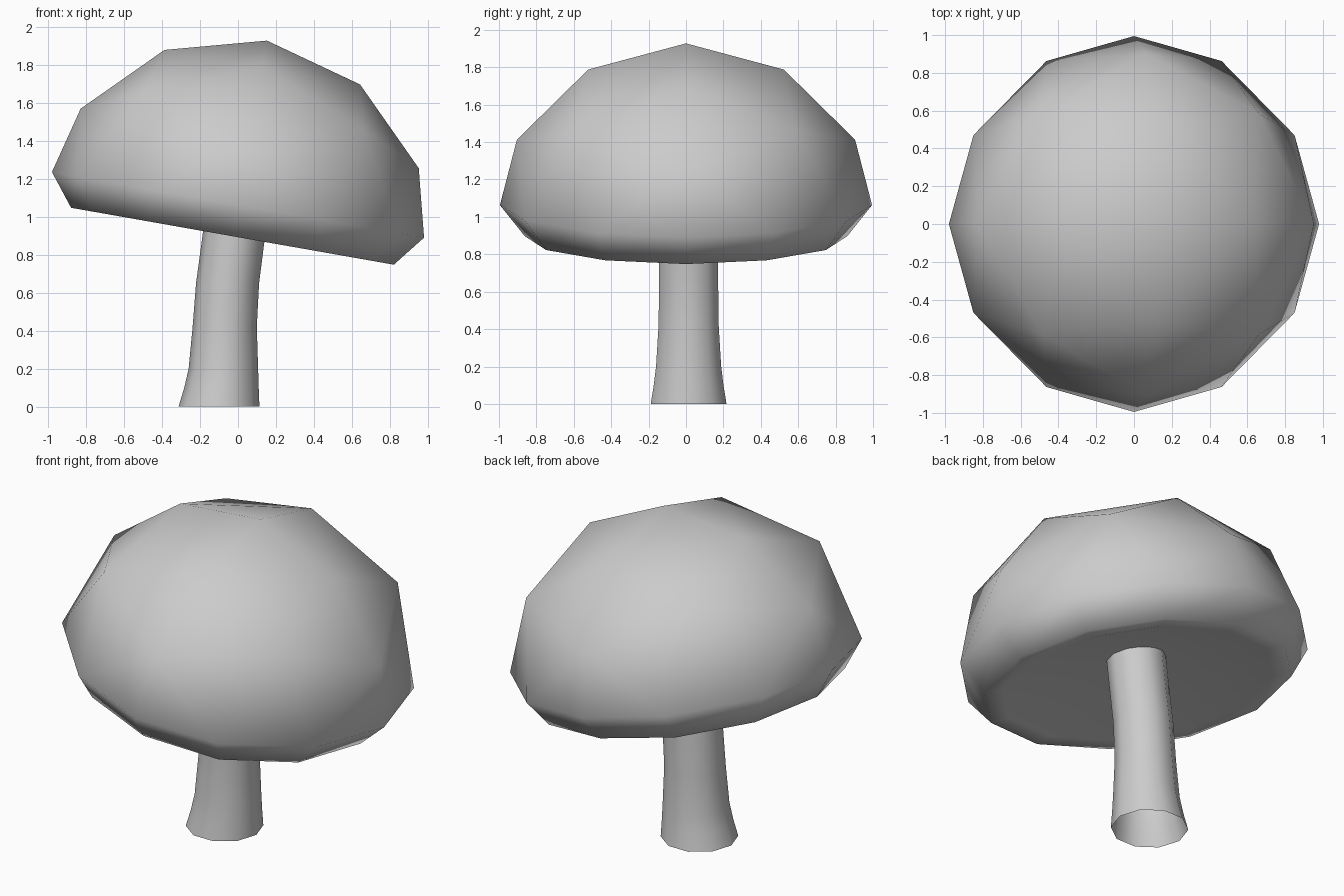
import bpy, bmesh
from math import sin, cos, pi, radians
from mathutils import Matrix

if "Cube" in bpy.data.objects:
    bpy.data.objects.remove(bpy.data.objects["Cube"])


def bridge(bm, a, b):
    """Join two rings of equal count with quads."""
    n = len(a)
    for i in range(n):
        j = (i + 1) % n
        bm.faces.new((a[i], a[j], b[j], b[i]))


def ring(bm, n, r, z, x=0, y=0):
    return [bm.verts.new((x + r * cos(2 * pi * i / n), y + r * sin(2 * pi * i / n), z))
            for i in range(n)]


def finish(bm, name):
    bmesh.ops.recalc_face_normals(bm, faces=bm.faces)
    mesh = bpy.data.meshes.new(name)
    bm.to_mesh(mesh)
    bm.free()
    mesh.shade_smooth()
    obj = bpy.data.objects.new(name, mesh)
    bpy.context.collection.objects.link(obj)


# Cap dome: an octahedral sphere, rings of 12, 8 and 4 points below one apex
bm = bmesh.new()


def spaced(radii, z, angles):
    """Ring made of four equal quarters."""
    return [bm.verts.new((r * cos(a), r * sin(a), h))
            for q in range(4)
            for r, h, a in zip(radii, z, [radians(90 * q + d) for d in angles])]


rim = spaced((0.995, 0.983, 0.983), (0, 0, 0), (0, 28.6, 61.4))
mid = spaced((0.904, 0.825), (0.355, 0.505), (0, 45))
high = spaced((0.523,), (0.736,), (0,))
levels = [rim, mid, high, [bm.verts.new((0, 0, 0.878))]]
for k in range(3):
    low, up, m = levels[k], levels[k + 1], 3 - k
    for q in range(4):
        for i in range(m):
            a, b = low[q * m + i], low[(q * m + i + 1) % len(low)]
            c = up[(q * (m - 1) + i) % len(up)]
            bm.faces.new((a, b, c))
            if i < m - 1:
                bm.faces.new((b, up[(q * (m - 1) + i + 1) % len(up)], c))

# Cap underside: turned-in edge, narrow lip and shallow hollow
edge = ring(bm, 12, 0.863, -0.168)
lip = ring(bm, 12, 0.76, -0.165)
bridge(bm, edge, rim)
bridge(bm, lip, edge)
pole = bm.verts.new((0, 0, 0.02))
for i in range(12):
    bm.faces.new((lip[(i + 1) % 12], lip[i], pole))
bm.transform(Matrix.Translation((0, 0, 1.063)) @ Matrix.Rotation(radians(10), 4, 'Y'))
finish(bm, "mushroom_cap")

# Curved, flared stem, open at the foot
bm = bmesh.new()
path = [(-0.10, 0, 0.213), (-0.087, 0.1, 0.196), (-0.077, 0.2, 0.183), (-0.07, 0.42, 0.169),
        (-0.055, 0.65, 0.166), (-0.022, 0.9, 0.165), (0, 1.08, 0.165)]
rings = [ring(bm, 10, r, z, x, 0.014) for x, z, r in path]
for a, b in zip(rings, rings[1:]):
    bridge(bm, a, b)
finish(bm, "mushroom_stem")
